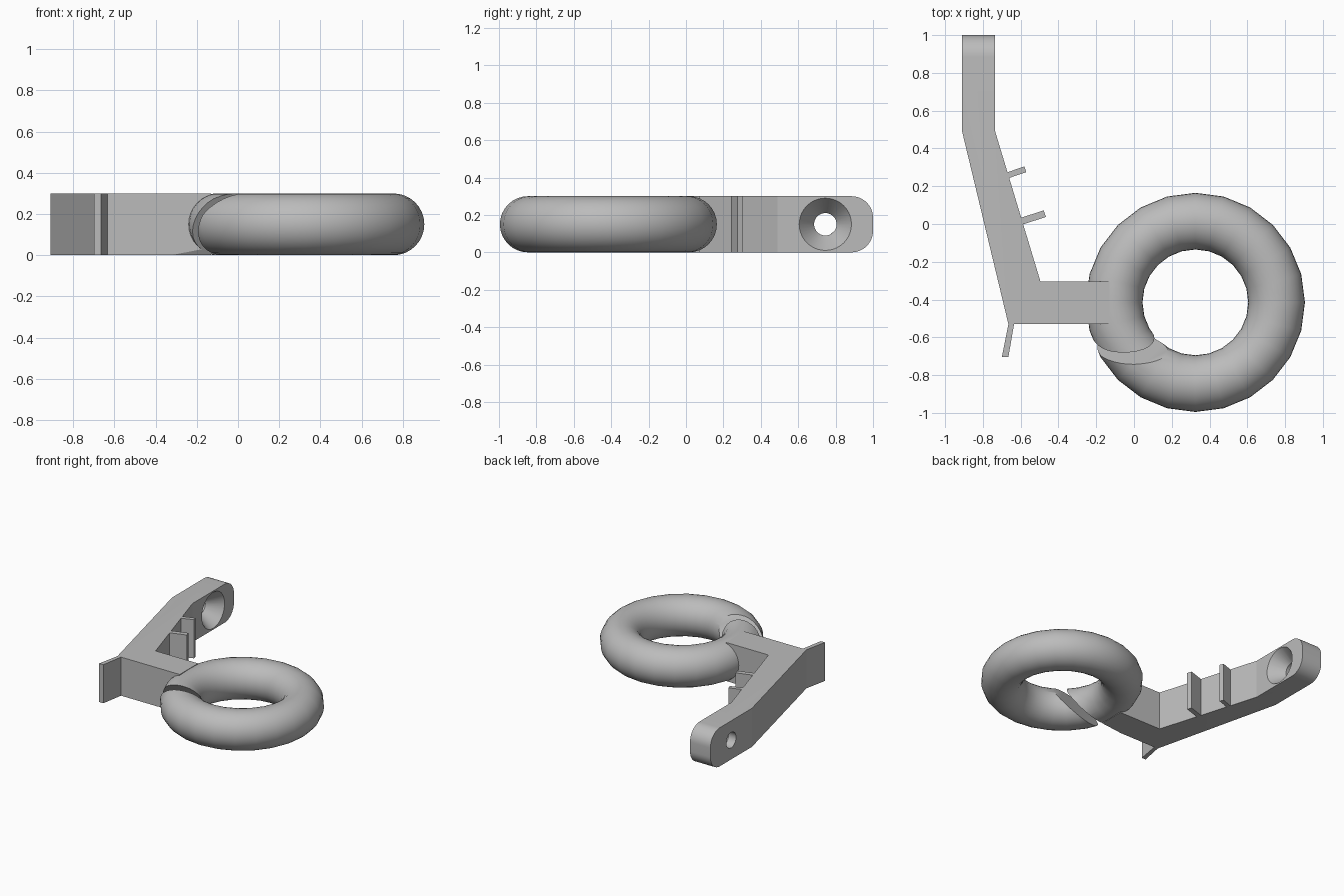
import bpy
import bmesh
import math
from mathutils import Matrix

cube = bpy.data.objects.get("Cube")
if cube:
    bpy.data.objects.remove(cube)

HEIGHT = 0.3
MID = HEIGHT / 2

grey = bpy.data.materials.new("plain grey")
grey.use_nodes = True
grey.diffuse_color = (0.5, 0.5, 0.5, 1)
grey.node_tree.nodes["Principled BSDF"].inputs["Base Color"].default_value = (0.5, 0.5, 0.5, 1)


def to_object(name, bm):
    bmesh.ops.recalc_face_normals(bm, faces=bm.faces[:])
    mesh = bpy.data.meshes.new(name)
    bm.to_mesh(mesh)
    bm.free()
    mesh.materials.append(grey)
    obj = bpy.data.objects.new(name, mesh)
    bpy.context.collection.objects.link(obj)
    return obj


def select(obj):
    bpy.ops.object.select_all(action='DESELECT')
    obj.select_set(True)
    bpy.context.view_layer.objects.active = obj


def extrude_plan(outline):
    """Upright prism over a plan outline."""
    bm = bmesh.new()
    face = bm.faces.new([bm.verts.new((x, y, 0)) for x, y in outline])
    new = bmesh.ops.extrude_face_region(bm, geom=[face])["geom"]
    bmesh.ops.translate(bm, vec=(0, 0, HEIGHT),
                        verts=[v for v in new if isinstance(v, bmesh.types.BMVert)])
    return bm


def cut(obj, cutter):
    """Subtract the cutter, then discard it."""
    select(obj)
    mod = obj.modifiers.new("cut", 'BOOLEAN')
    mod.operation = 'DIFFERENCE'
    mod.solver = 'EXACT'
    mod.object = cutter
    bpy.ops.object.modifier_apply(modifier=mod.name)
    bpy.data.objects.remove(cutter)


def cone_cutter(name, x_from, x_to, r_from, r_to):
    """Round cutter along x at the screw position."""
    bm = bmesh.new()
    bmesh.ops.create_cone(
        bm, cap_ends=True, segments=40, radius1=r_from, radius2=r_to, depth=x_to - x_from,
        matrix=Matrix.Translation(((x_from + x_to) / 2, 0.745, MID))
        @ Matrix.Rotation(math.pi / 2, 4, 'Y'))
    return to_object(name, bm)


def slot_cutter():
    """Slanted thin slab that splits the ring."""
    bm = bmesh.new()
    bmesh.ops.create_cube(bm, size=1)
    for v in bm.verts:
        x = 0.24 if v.co.x > 0 else -0.4
        z = MID + (0.25 if v.co.z > 0 else -0.25)
        y = -0.59 + 0.12 * (x + 0.05) - 0.62 * (z - MID)
        v.co = (x, y if v.co.y > 0 else y - 0.068, z)
    return to_object("slot_cutter", bm)


# Lever with the short arm that carries the ring
bm = extrude_plan([(-0.91, 1), (-0.735, 1), (-0.735, 0.49), (-0.495, -0.305),
                   (-0.13, -0.305), (-0.13, -0.53), (-0.665, -0.53), (-0.91, 0.49)])
end_edges = [e for e in bm.edges
             if all(v.co.y > 0.99 for v in e.verts)
             and abs(e.verts[0].co.z - e.verts[1].co.z) < 0.01]
bmesh.ops.bevel(bm, geom=end_edges, offset=0.115, segments=12, profile=0.5, affect='EDGES')
lever = to_object("lever_arm", bm)

# Countersunk screw hole
cut(lever, cone_cutter("hole_cutter", -1, -0.7, 0.06, 0.06))
cut(lever, cone_cutter("countersink_cutter", -0.845, -0.725, 0.06, 0.147))
cut(lever, slot_cutter())

# Split ring
bpy.ops.mesh.primitive_torus_add(location=(0.325, -0.415, MID), major_radius=0.43,
                                 minor_radius=0.15, major_segments=24, minor_segments=32)
ring = bpy.context.object
ring.name = "split_ring"
ring.data.materials.clear()
ring.data.materials.append(grey)
bpy.ops.object.transform_apply(location=True, rotation=False, scale=False)
cut(ring, slot_cutter())

# Thin ribs on the lever
ribs = {
    "upper_rib": [(-0.69, 0.267), (-0.58, 0.305), (-0.57, 0.275), (-0.68, 0.237)],
    "lower_rib": [(-0.63, 0.023), (-0.478, 0.072), (-0.466, 0.037), (-0.62, -0.012)],
    "corner_rib": [(-0.665, -0.53), (-0.635, -0.53), (-0.665, -0.705), (-0.7, -0.705)],
}
for name, outline in ribs.items():
    to_object(name, extrude_plan(outline))

# Smooth the rounded surfaces only
for obj, angle in ((lever, 10), (ring, 30)):
    select(obj)
    bpy.ops.object.shade_smooth_by_angle(angle=math.radians(angle))
